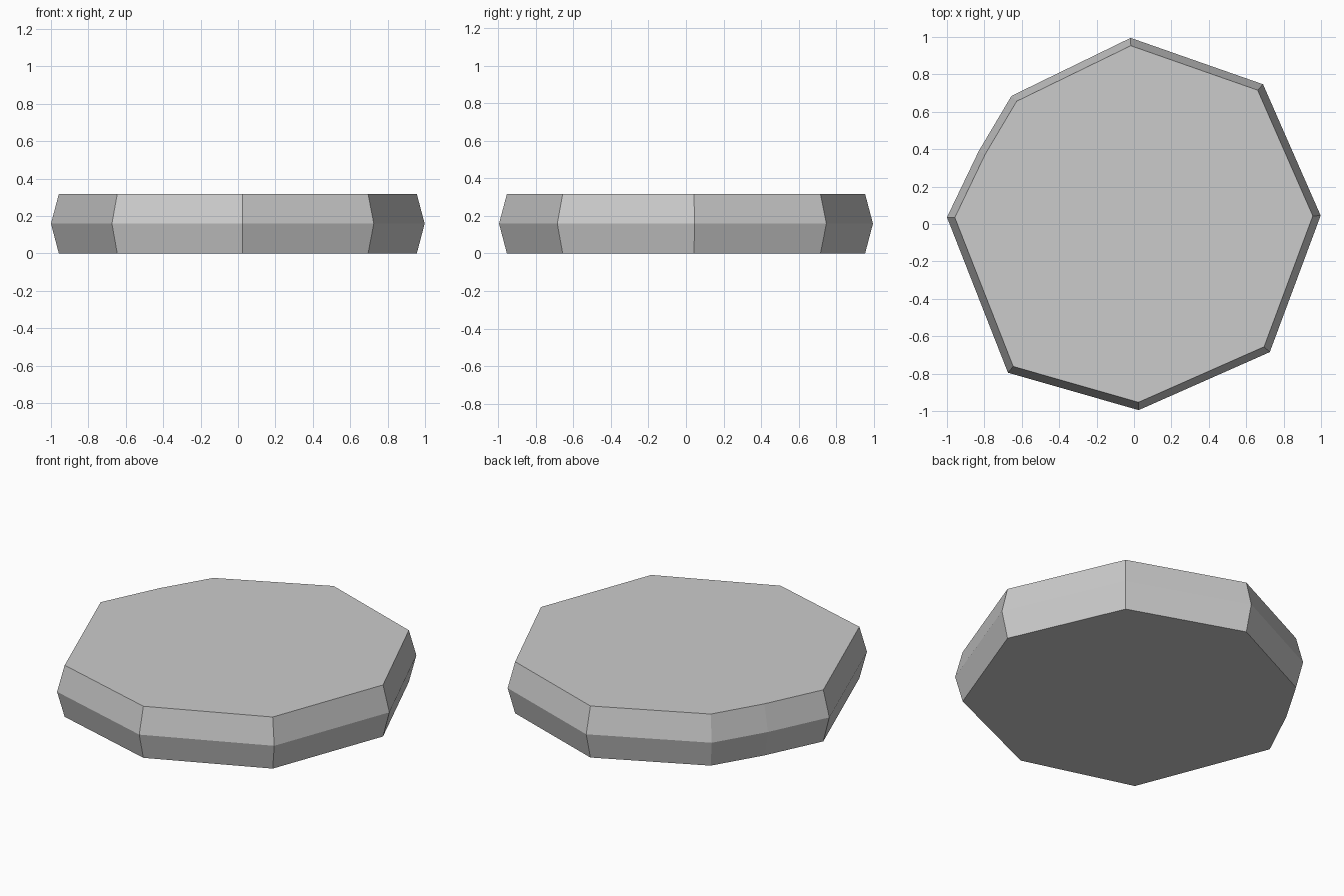
import bpy, bmesh

if "Cube" in bpy.data.objects:
    bpy.data.objects.remove(bpy.data.objects["Cube"])

# Irregular outline of the slab at its widest (mid) height
outline = [(-0.018, 0.995), (0.69, 0.747), (0.998, 0.045), (0.726, -0.685),
           (0.025, -0.995), (-0.674, -0.795), (-1.0, 0.036),
           (-0.83, 0.39), (-0.655, 0.685)]
outline.reverse()  # counter-clockwise

# Height and outline scale of each ring: narrow base, wide middle, narrow top
levels = [(0.0, 0.958), (0.159, 1.0), (0.317, 0.958)]

bm = bmesh.new()
rings = [[bm.verts.new((x * s, y * s, z)) for x, y in outline] for z, s in levels]

# Bevelled sides
n = len(outline)
for low, high in zip(rings, rings[1:]):
    for i in range(n):
        j = (i + 1) % n
        bm.faces.new((low[i], low[j], high[j], high[i]))

# Flat bottom and top
bm.faces.new(rings[0][::-1])
bm.faces.new(rings[-1])
bmesh.ops.recalc_face_normals(bm, faces=bm.faces)

mesh = bpy.data.meshes.new("stone_slab")
bm.to_mesh(mesh)
bm.free()
slab = bpy.data.objects.new("stone_slab", mesh)
bpy.context.collection.objects.link(slab)
